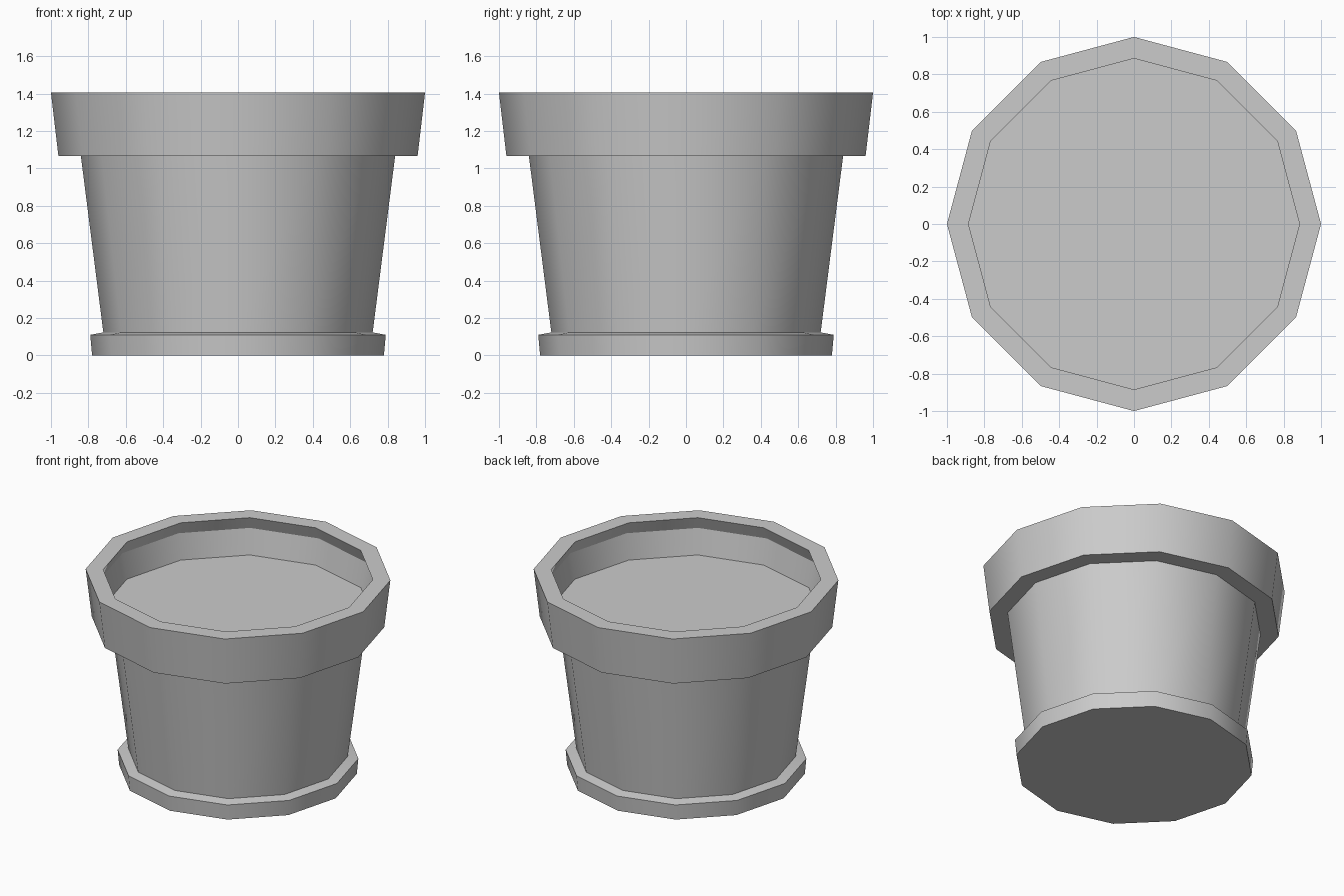
import bpy, bmesh
from math import cos, sin, pi, radians

SIDES = 12

cube = bpy.data.objects.get("Cube")
if cube:
    bpy.data.objects.remove(cube, do_unlink=True)

# One plain grey for everything
grey = bpy.data.materials.new("plain_grey")
grey.use_nodes = True
colour = (0.6, 0.6, 0.6, 1)
grey.diffuse_color = colour
grey.node_tree.nodes["Principled BSDF"].inputs["Base Color"].default_value = colour


def lathe(name, profile, cap_bottom=False, cap_top=False):
    """Spin (radius, height) points round z; walls face right of the path."""
    bm = bmesh.new()
    rings = [[bm.verts.new((r * cos(2 * pi * i / SIDES), r * sin(2 * pi * i / SIDES), z))
              for i in range(SIDES)] for r, z in profile]
    for low, high in zip(rings, rings[1:]):
        for i in range(SIDES):
            j = (i + 1) % SIDES
            bm.faces.new((low[i], low[j], high[j], high[i]))
    if cap_bottom:
        bm.faces.new(rings[0][::-1])
    if cap_top:
        bm.faces.new(rings[-1])
    mesh = bpy.data.meshes.new(name)
    bm.to_mesh(mesh)
    bm.free()
    mesh.materials.append(grey)
    obj = bpy.data.objects.new(name, mesh)
    bpy.context.collection.objects.link(obj)
    bpy.ops.object.select_all(action='DESELECT')
    obj.select_set(True)
    bpy.context.view_layer.objects.active = obj
    bpy.ops.object.shade_smooth_by_angle(angle=radians(30.5))
    return obj


# Saucer with a gently sloping top
lathe("saucer", [(0.78, 0), (0.79, 0.11), (0.72, 0.123)], cap_bottom=True)

# Tapered pot wall
lathe("pot_body", [(0.72, 0.123), (0.84, 1.065)])

# Overhanging collar, over the lip and down the undercut inner wall
lathe("rim", [(0.84, 1.065), (0.96, 1.065), (1, 1.405),
              (0.885, 1.405), (0.92, 1.315), (0.887, 1.135)])

# Flat soil surface
lathe("soil", [(0.887, 1.135)], cap_top=True)
